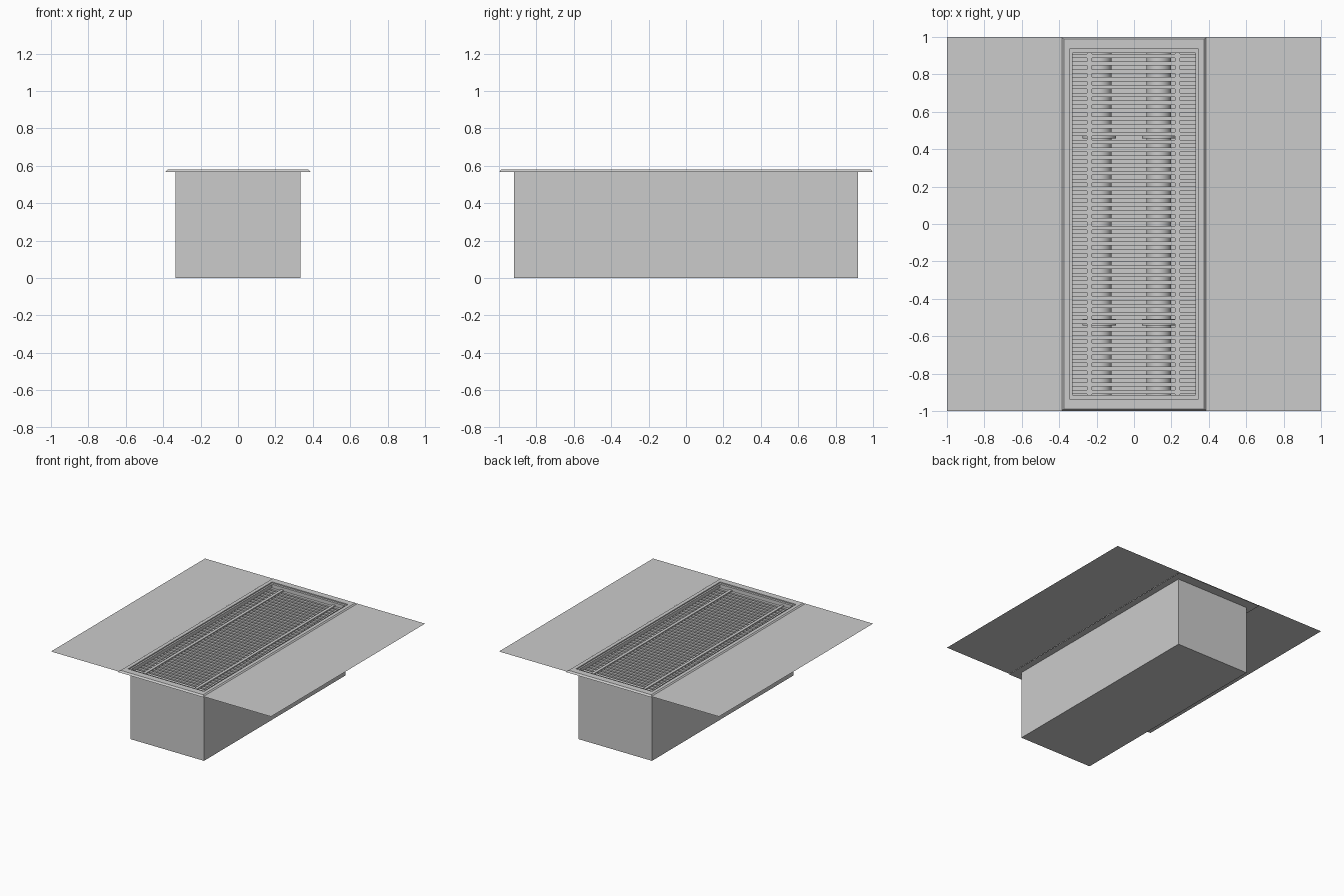
import bpy, bmesh, math

if "Cube" in bpy.data.objects:
    bpy.data.objects.remove(bpy.data.objects["Cube"])


def mesh_object(name, bm):
    bmesh.ops.recalc_face_normals(bm, faces=bm.faces[:])
    me = bpy.data.meshes.new(name)
    bm.to_mesh(me)
    bm.free()
    ob = bpy.data.objects.new(name, me)
    bpy.context.collection.objects.link(ob)
    return ob


def add_box(bm, x0, x1, y0, y1, z0, z1):
    r = bmesh.ops.create_cube(bm, size=1)
    for v in r["verts"]:
        v.co.x = x1 if v.co.x > 0 else x0
        v.co.y = y1 if v.co.y > 0 else y0
        v.co.z = z1 if v.co.z > 0 else z0


def ring_sweep(name, profile, closed):
    """Rectangular loops (half x, half y, z) joined into a mitred frame or tray."""
    bm = bmesh.new()
    loops = [[bm.verts.new((sx * hx, sy * hy, z)) for sx, sy in
              ((-1, -1), (1, -1), (1, 1), (-1, 1))] for hx, hy, z in profile]
    pairs = list(zip(loops, loops[1:]))
    if closed:
        pairs.append((loops[-1], loops[0]))
    else:
        bm.faces.new(loops[0])
        bm.faces.new(loops[-1])
    for a, b in pairs:
        for i in range(4):
            j = (i + 1) % 4
            bm.faces.new((a[i], a[j], b[j], b[i]))
    return mesh_object(name, bm)


def cylinder_y(name, x, z, r, y0, y1):
    bpy.ops.mesh.primitive_cylinder_add(vertices=32, radius=r, depth=y1 - y0,
                                        location=(x, (y0 + y1) / 2, z),
                                        rotation=(math.pi / 2, 0, 0))
    ob = bpy.context.object
    ob.name = name
    bpy.ops.object.shade_smooth_by_angle()


# open trench tray with thin walls
ring_sweep("trench_tray", [(0.335, 0.92, 0), (0.335, 0.92, 0.572),
                           (0.33, 0.915, 0.572), (0.33, 0.915, 0.006)], False)

# bevelled rim sitting on the floor
ring_sweep("rim", [(0.39, 1.0, 0.566), (0.375, 0.988, 0.58), (0.345, 0.935, 0.58),
                   (0.345, 0.935, 0.571), (0.33, 0.915, 0.571), (0.33, 0.915, 0.566)], True)

# floor sheets either side
for side, s in (("left", -1), ("right", 1)):
    bm = bmesh.new()
    bm.faces.new([bm.verts.new((s * x, y, 0.572)) for x, y in
                  ((0.385, -1), (1, -1), (1, 1), (0.385, 1))])
    mesh_object("floor_" + side, bm)

# recessed cross slats
bm = bmesh.new()
count = 44
step = 1.84 / count
for i in range(count):
    y = -0.92 + (i + 0.5) * step
    add_box(bm, -0.335, 0.335, y - 0.011, y + 0.011, 0.53, 0.545)
mesh_object("grate_slats", bm)

# long grate bars
bm = bmesh.new()
for x in (-0.2375, 0.2325):
    add_box(bm, x - 0.0125, x + 0.0125, -0.918, 0.918, 0.53, 0.552)
mesh_object("grate_bars", bm)

# pipes with flanged joints
for side, x in (("left", -0.185), ("right", 0.132)):
    cylinder_y("pipe_" + side, x, 0.25, 0.066, -0.918, 0.918)
    for k, y in enumerate((-0.525, 0.475)):
        cylinder_y(f"pipe_flange_{side}_{k}", x, 0.25, 0.09, y - 0.018, y + 0.018)
